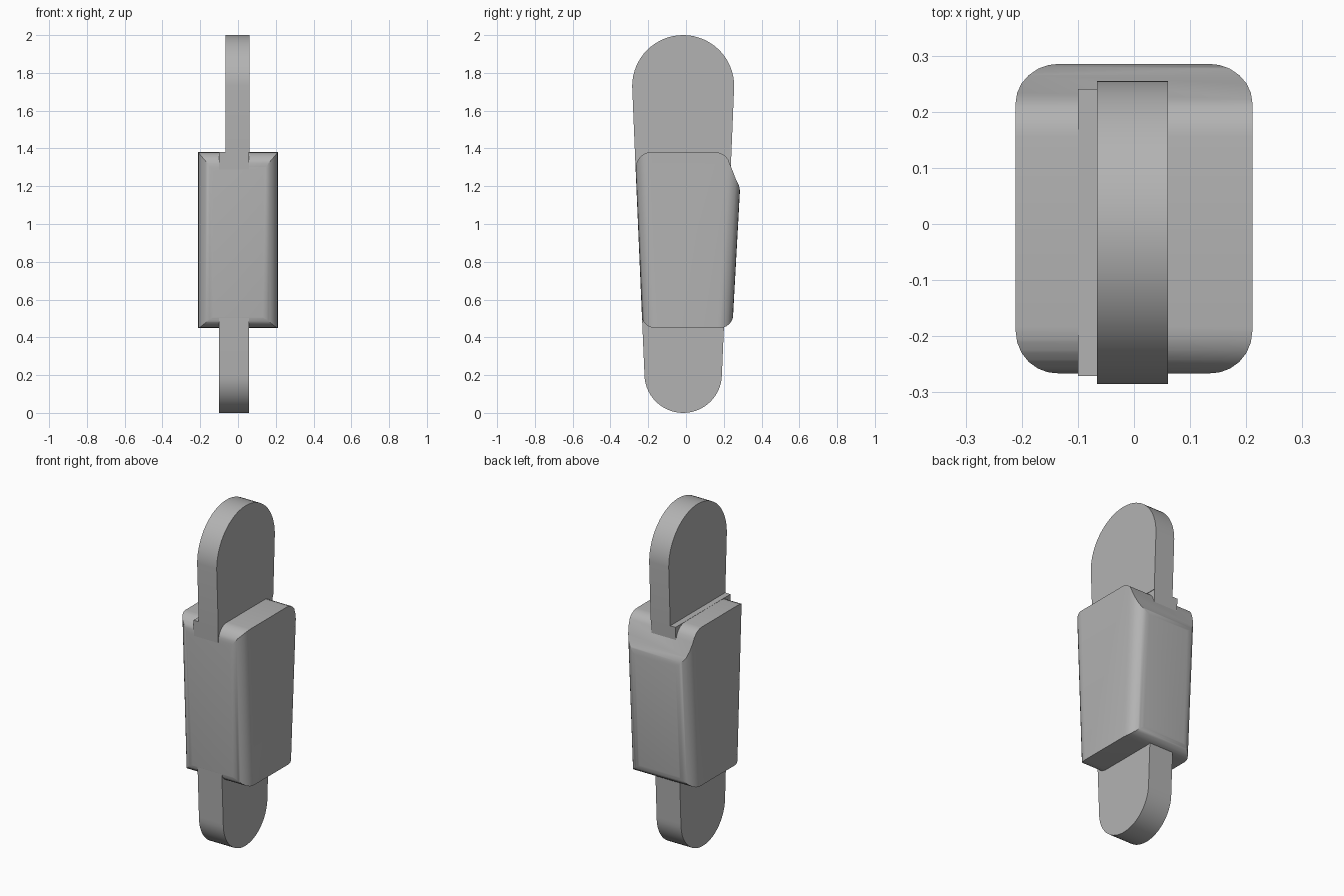
import bpy, bmesh
from math import sin, cos, pi, radians

if "Cube" in bpy.data.objects:
    bpy.data.objects.remove(bpy.data.objects["Cube"], do_unlink=True)

grey = bpy.data.materials.new("plain grey")
grey.use_nodes = True
grey.diffuse_color = (0.45, 0.45, 0.45, 1)
grey.node_tree.nodes["Principled BSDF"].inputs["Base Color"].default_value = (0.45, 0.45, 0.45, 1)


def loft(name, ring_a, ring_b):
    """Solid between two matching outlines."""
    bm = bmesh.new()
    a = [bm.verts.new(p) for p in ring_a]
    b = [bm.verts.new(p) for p in ring_b]
    bm.faces.new(a)
    bm.faces.new(b)
    n = len(a)
    for i in range(n):
        j = (i + 1) % n
        bm.faces.new((a[i], a[j], b[j], b[i]))
    bmesh.ops.recalc_face_normals(bm, faces=bm.faces)
    mesh = bpy.data.meshes.new(name)
    bm.to_mesh(mesh)
    bm.free()
    mesh.materials.append(grey)
    obj = bpy.data.objects.new(name, mesh)
    bpy.context.collection.objects.link(obj)
    return obj


def side_plate(name, outline, x0, x1):
    return loft(name, [(x0, y, z) for y, z in outline], [(x1, y, z) for y, z in outline])


def arc(cy, cz, r, start, end, steps):
    return [(cy + r * cos(start + (end - start) * i / steps),
             cz + r * sin(start + (end - start) * i / steps)) for i in range(steps + 1)]


def smooth(obj):
    bpy.ops.object.select_all(action='DESELECT')
    obj.select_set(True)
    bpy.context.view_layer.objects.active = obj
    bpy.ops.object.shade_smooth_by_angle(angle=radians(30))


# Edges of the tapering blade at a given height
def front_y(z):
    return -0.22 - 0.0428 * (z - 0.2)


def back_y(z):
    return 0.19 + 0.0428 * (z - 0.2)


# Thick lower blade with a round foot, thin upper blade with a round tip
STEP = 1.381
lower = [(back_y(STEP), STEP), (front_y(STEP), STEP)] + arc(-0.015, 0.205, 0.205, pi, 2 * pi, 28)
upper = [(front_y(STEP), STEP), (back_y(STEP), STEP)] + arc(-0.015, 1.73, 0.27, 0, pi, 32)
smooth(side_plate("lower_blade", lower, -0.1, 0.058))
smooth(side_plate("upper_blade", upper, -0.066, 0.061))


# Tapered sleeve with rounded upright corners
def sleeve_ring(z, r=0.08, w=0.211):
    f, b = front_y(z), 0.25 + 0.055 * (z - 0.53)
    corners = [(w - r, b - r, 0), (r - w, b - r, pi / 2),
               (r - w, f + r, pi), (w - r, f + r, 1.5 * pi)]
    return [(x, y, z) for cx, cy, a in corners for x, y in arc(cx, cy, r, a, a + pi / 2, 6)]


sleeve = loft("sleeve", sleeve_ring(0.3), sleeve_ring(1.5))

# Side outline that trims the sleeve: rounded ends and a sloping back shoulder
trim = (arc(-0.185, 1.3, 0.08, pi, pi / 2, 6) + arc(0.155, 1.3, 0.08, pi / 2, radians(32), 4)
        + [(0.265, 1.235), (0.28, 1.205), (0.287, 1.17), (0.3, 1.1), (0.3, 0.7), (0.253, 0.54)]
        + arc(0.18, 0.52, 0.07, 0, -pi / 2, 6) + arc(-0.165, 0.52, 0.07, -pi / 2, -pi, 6)
        + [(-0.27, 0.7), (-0.29, 1.1)])
cutter = side_plate("sleeve_trim", trim, -0.4, 0.4)
cutter.hide_render = True

mod = sleeve.modifiers.new("trim", 'BOOLEAN')
mod.operation = 'INTERSECT'
mod.solver = 'EXACT'
mod.object = cutter
bpy.context.view_layer.objects.active = sleeve
bpy.ops.object.modifier_apply(modifier=mod.name)
bpy.data.objects.remove(cutter, do_unlink=True)
smooth(sleeve)
